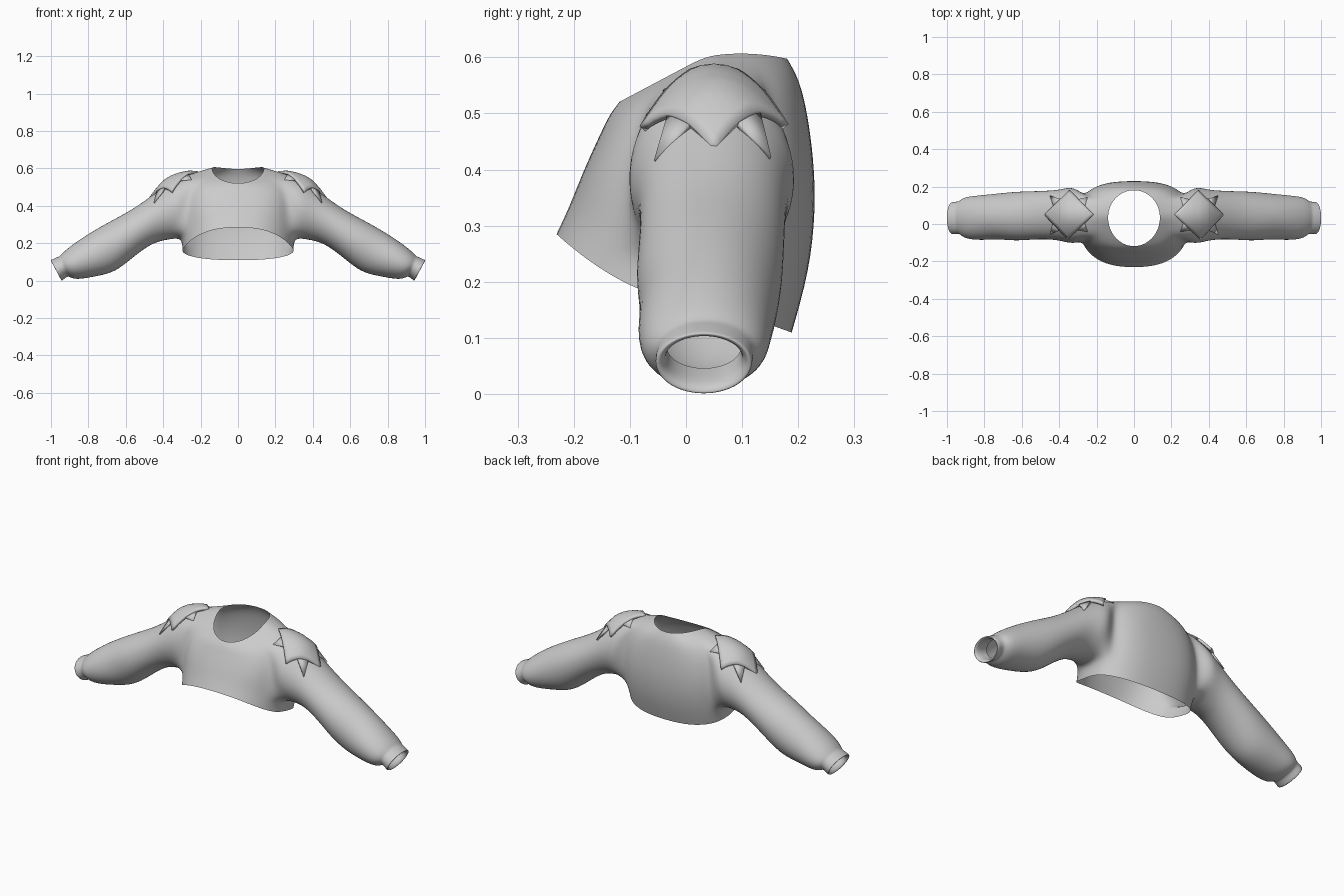
import bpy, math
from mathutils import Vector

if "Cube" in bpy.data.objects:
    bpy.data.objects.remove(bpy.data.objects["Cube"])

fabric = bpy.data.materials.new("light_grey_fabric")
fabric.diffuse_color = (0.6, 0.6, 0.6, 1)
fabric.use_nodes = True
fabric.node_tree.nodes["Principled BSDF"].inputs["Base Color"].default_value = fabric.diffuse_color


def make_object(name, verts, faces):
    mesh = bpy.data.meshes.new(name)
    mesh.from_pydata(verts, [], faces)
    mesh.materials.append(fabric)
    for p in mesh.polygons:
        p.use_smooth = True
    ob = bpy.data.objects.new(name, mesh)
    bpy.context.collection.objects.link(ob)
    return ob


def mirror(ob, clip=False):
    m = ob.modifiers.new("mirror", 'MIRROR')
    m.use_clip = clip
    m.use_mirror_merge = clip


# Torso rows from hem to neck:
# front y, front z, side x, side z, back y, back z, side y, roundness
rows = [
    (-.233, .287, .299, .160, .190, .109, .02, .82),
    (-.210, .335, .302, .222, .222, .220, .03, .80),
    (-.190, .385, .302, .320, .233, .330, .04, .76),
    (-.170, .430, .297, .410, .229, .420, .04, .76),
    (-.151, .470, .285, .500, .218, .500, .04, .82),
    (-.138, .497, .242, .578, .204, .560, .04, .90),
    (-.120, .520, .140, .602, .182, .597, .035, 1.0),
]
COLS = 12
verts, faces = [], []
for r, (fy, fz, sx, sz, by, bz, sy, p) in enumerate(rows):
    for c in range(COLS + 1):
        a = math.pi * c / COLS
        k = math.cos(a)
        e = abs(k) ** p
        x = sx * max(math.sin(a), 0) ** p if 0 < c < COLS else 0
        if k > 0:
            y, z = sy + (fy - sy) * e, sz + (fz - sz) * abs(k) ** (1.5 if r < 2 else 1)
        else:
            y, z = sy + (by - sy) * e, sz + (bz - sz) * abs(k)
            if r == 6:
                z += .03 * abs(k) * (1 - abs(k))
        verts.append((x, y, z))


def vid(r, c):
    return r * (COLS + 1) + c


# Torso faces, leaving an armhole four columns wide and four rows high
for r in range(len(rows) - 1):
    for c in range(COLS):
        if not (1 <= r < 5 and 4 <= c < 8):
            faces.append((vid(r, c), vid(r, c + 1), vid(r + 1, c + 1), vid(r + 1, c)))
loop = ([vid(5, c) for c in range(4, 9)] + [vid(r, 8) for r in (4, 3, 2)]
        + [vid(1, c) for c in range(8, 3, -1)] + [vid(r, 4) for r in (2, 3, 4)])

# Sleeve rings to the cuff: top x, z, bottom x, z, front y, back y
sleeve = [
    (.310, .560, .340, .222, -.112, .206),
    (.380, .520, .400, .212, -.092, .187),
    (.480, .442, .455, .198, -.083, .180),
    (.580, .374, .530, .148, -.087, .178),
    (.680, .322, .600, .088, -.093, .175),
    (.780, .266, .670, .038, -.083, .166),
    (.870, .207, .775, .018, -.090, .156),
    (.935, .155, .865, .003, -.082, .148),
    (.953, .132, .900, .018, -.058, .130),
    (.965, .128, .912, .024, -.053, .121),
    (.998, .113, .938, -.001, -.058, .121),
    (1.004, .109, .946, -.001, -.053, .117),
    (.994, .102, .943, .014, -.040, .104),
    (.965, .110, .918, .030, -.036, .100),
    (.930, .125, .885, .045, -.036, .100),
]
N = len(loop)
for tx, tz, bx, bz, fy, by in sleeve:
    ring = []
    for i in range(N):
        a = math.radians(-45 + 360 * i / N)
        u, v = math.cos(a), math.sin(a)
        ring.append(len(verts))
        verts.append(((tx + bx) / 2 + (tx - bx) / 2 * u,
                      (fy + by) / 2 + (by - fy) / 2 * v,
                      (tz + bz) / 2 + (tz - bz) / 2 * u))
    for i in range(N):
        j = (i + 1) % N
        faces.append((loop[i], ring[i], ring[j], loop[j]))
    loop = ring

jacket = make_object("jacket_body_and_sleeves", verts, faces)
mirror(jacket, True)
sub = jacket.modifiers.new("smooth", 'SUBSURF')
sub.levels = sub.render_levels = 2

# Height of the curved shoulder pads over the sleeve
ridge = [(.20, .584), (.26, .589), (.31, .580), (.36, .562), (.40, .537), (.44, .492), (.49, .425)]


def pad_height(x, y):
    z = ridge[-1][1]
    for (x0, z0), (x1, z1) in zip(ridge, ridge[1:]):
        if x <= x1:
            z = z0 + (z1 - z0) * (x - x0) / (x1 - x0)
            break
    return z - 4.9 * (y - .05) ** 2


def finish_pad(ob, thickness):
    s = ob.modifiers.new("thickness", 'SOLIDIFY')
    s.thickness = thickness
    s.offset = -1
    mirror(ob)
    bpy.ops.object.select_all(action='DESELECT')
    bpy.context.view_layer.objects.active = ob
    ob.select_set(True)
    bpy.ops.object.shade_smooth_by_angle(angle=math.radians(40))


# Diamond shoulder pad
inner, front = Vector((.215, .05)), Vector((.355, -.083))
outer, back = Vector((.482, .05)), Vector((.345, .183))
G = 12
verts, faces = [], []
for i in range(G + 1):
    for j in range(G + 1):
        s, t = i / G, j / G
        p = (inner * (1 - s) + front * s) * (1 - t) + (back * (1 - s) + outer * s) * t
        verts.append((p.x, p.y, pad_height(p.x, p.y)))
for i in range(G):
    for j in range(G):
        a = i * (G + 1) + j
        faces.append((a, a + G + 1, a + G + 2, a + 1))
finish_pad(make_object("shoulder_pad", verts, faces), .014)

# Small spikes poking out from under each pad edge
tips = {"inner_front": (inner, front, (.248, -.042)), "outer_front": (front, outer, (.450, -.057)),
        "outer_back": (outer, back, (.450, .152)), "inner_back": (back, inner, (.248, .143))}
centre = Vector((.35, .05))
for name, (p, q, tip) in tips.items():
    pts = [p.lerp(q, f).lerp(centre, .12) for f in (.31, .69)] + [Vector(tip)]
    verts = [(v.x, v.y, pad_height(v.x, v.y) - .005) for v in pts]
    ccw = (pts[1] - pts[0]).cross(pts[2] - pts[0]) > 0
    finish_pad(make_object("pad_spike_" + name, verts, [(0, 1, 2) if ccw else (0, 2, 1)]), .012)
